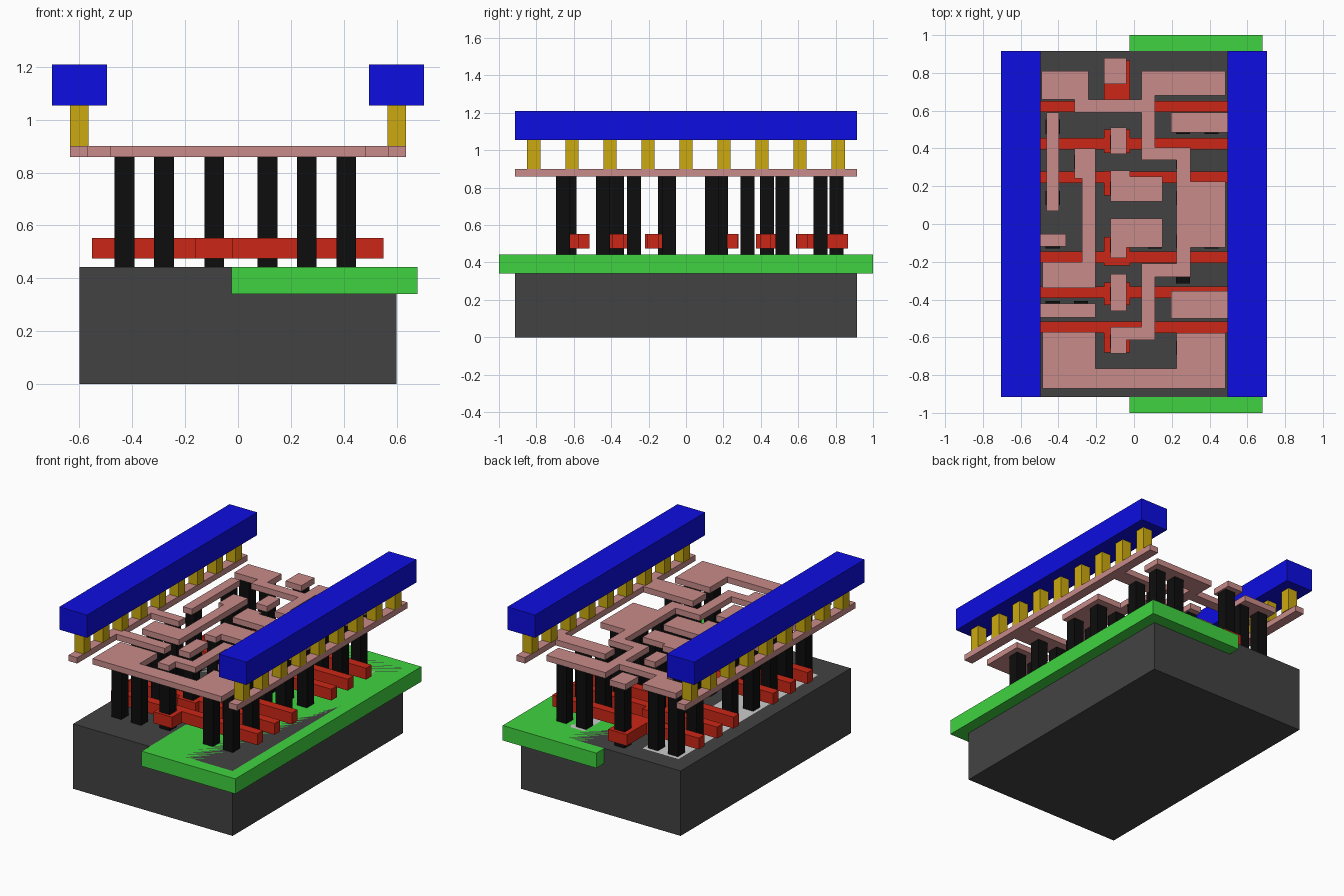
import bpy, bmesh

if "Cube" in bpy.data.objects:
    bpy.data.objects.remove(bpy.data.objects["Cube"])

def material(name, r, g, b):
    m = bpy.data.materials.new(name)
    m.diffuse_color = (r, g, b, 1)
    m.use_nodes = True
    m.node_tree.nodes["Principled BSDF"].inputs["Base Color"].default_value = m.diffuse_color
    return m

DARK = material("charcoal", 0.055, 0.055, 0.055)
GREEN = material("green", 0.05, 0.65, 0.05)
PALE = material("pale_grey", 0.6, 0.6, 0.6)
RED = material("red", 0.6, 0.02, 0.008)
BLACK = material("black", 0.004, 0.004, 0.004)
PINK = material("pink", 0.58, 0.26, 0.25)
GOLD = material("gold", 0.6, 0.4, 0.005)
BLUE = material("blue", 0.004, 0.004, 0.75)

def steps(*v):
    """Right-angled outline from alternating x, y stops; four values give a rectangle."""
    xs, ys = v[0::2], v[1::2]
    pts = []
    for i, y in enumerate(ys):
        pts += [(xs[i], y), (xs[(i + 1) % len(xs)], y)]
    return pts

def square(x, y, w):
    return steps(x - w / 2, y - w / 2, x + w / 2, y + w / 2)

def slab(name, outlines, z0, z1, mat):
    """Extrude flat outlines from z0 up to z1 as one object."""
    bm = bmesh.new()
    for pts in outlines:
        face = bm.faces.new([bm.verts.new((x, y, z0)) for x, y in pts])
        ext = bmesh.ops.extrude_face_region(bm, geom=[face], use_keep_orig=True)
        for v in ext["geom"]:
            if isinstance(v, bmesh.types.BMVert):
                v.co.z = z1
    bmesh.ops.recalc_face_normals(bm, faces=bm.faces)
    me = bpy.data.meshes.new(name)
    bm.to_mesh(me)
    bm.free()
    me.materials.append(mat)
    bpy.context.collection.objects.link(bpy.data.objects.new(name, me))

def wire(name, *v):
    slab(name, [steps(*v)], 0.86, 0.9, PINK)

# base block, well and doped areas with flush tops
TOP, LEN = 0.442, 0.915
slab("substrate", [steps(-0.6, -LEN, 0.6, LEN)], 0, TOP, DARK)
slab("well", [steps(-0.025, -1, 0.68, 1)], 0.34, TOP, GREEN)
slab("doped_areas", [steps(s * 0.22, -0.72, s * 0.49, 0.78) for s in (-1, 1)], 0.4, TOP, PALE)

# gate bars, each with a wider pad in the middle
def gate(name, y, low, high):
    a, b = y - 0.03, y + 0.03
    slab(name, [steps(-0.553, a, -0.16, low, -0.02, a, 0.55, b, -0.02, high, -0.16, b)],
         0.475, 0.552, RED)

gate("gate_1", 0.622, 0.589, 0.865)
gate("gate_2", 0.425, 0.375, 0.5)
gate("gate_3", 0.248, 0.15, 0.28)
gate("gate_4", -0.176, -0.22, -0.07)
gate("gate_5", -0.362, -0.43, -0.31)
gate("gate_6", -0.547, -0.68, -0.515)

# contact columns: rows between the gates, plus those on the gate pads
ROWS = (0.718, 0.515, 0.328, 0.138, -0.092, -0.277, -0.445, -0.657)
for x, mask in ((-0.43, "xx.xxxxx"), (-0.28, "x.x..xxx"),
                (0.26, "xxxxxxxx"), (0.41, "xx.xx.xx")):
    slab("contact_columns", [square(x, y, 0.075) for y, m in zip(ROWS, mask) if m == "x"],
         TOP, 0.86, BLACK)
slab("gate_contacts", [square(-0.09, y, 0.075)
                       for y in (0.805, 0.433, 0.188, -0.113, -0.37, -0.622)], TOP, 0.86, BLACK)
slab("inner_contacts", [square(0.112, y, 0.075) for y in (0.188, -0.092)], TOP, 0.86, BLACK)

# lower metal wiring
wire("output_wire", -0.49, 0.81, -0.24, 0.66, 0.04, 0.81, 0.485, 0.68, 0.11, 0.405,
     0.3, 0.225, 0.485, -0.125, 0.3, -0.28, 0.11, -0.613, -0.04, -0.685,
     -0.125, -0.545, 0.04, -0.21, 0.225, 0.338, 0.04, 0.59, -0.315, 0.66)
wire("hooked_wire", -0.315, 0.4, -0.205, -0.34, -0.485, -0.2, -0.275, 0.24)
wire("u_shaped_wire", -0.485, -0.87, 0.485, -0.577, 0.225, -0.765, -0.205, -0.573)
wire("left_strip", -0.463, 0.07, -0.397, 0.59)
wire("input_pad_1", -0.16, 0.74, -0.04, 0.88)
wire("input_pad_2", -0.125, 0.37, -0.04, 0.51)
wire("input_pad_3", -0.125, 0.12, 0.15, 0.252, -0.02, 0.283)
wire("input_pad_4", -0.125, 0.03, 0.15, -0.125, -0.04, -0.18)
wire("input_pad_5", -0.125, -0.46, -0.04, -0.265)
wire("left_lower_rail", -0.635, -LEN, -0.57, -0.495, -0.205, -0.42, -0.57, -0.12,
     -0.36, -0.053, -0.57, LEN)
wire("right_lower_rail", 0.635, -LEN, 0.57, -0.5, 0.195, -0.355, 0.57, 0.485,
     0.195, 0.59, 0.57, LEN)

# upper rails standing on rows of posts
for side, x in (("left", -0.6), ("right", 0.6)):
    slab(f"{side}_posts", [square(x, 0.2035 * k, 0.07) for k in range(-4, 5)], 0.9, 1.055, GOLD)
    slab(f"{side}_upper_rail", [steps(x - 0.104, -LEN, x + 0.104, LEN)], 1.055, 1.21, BLUE)
